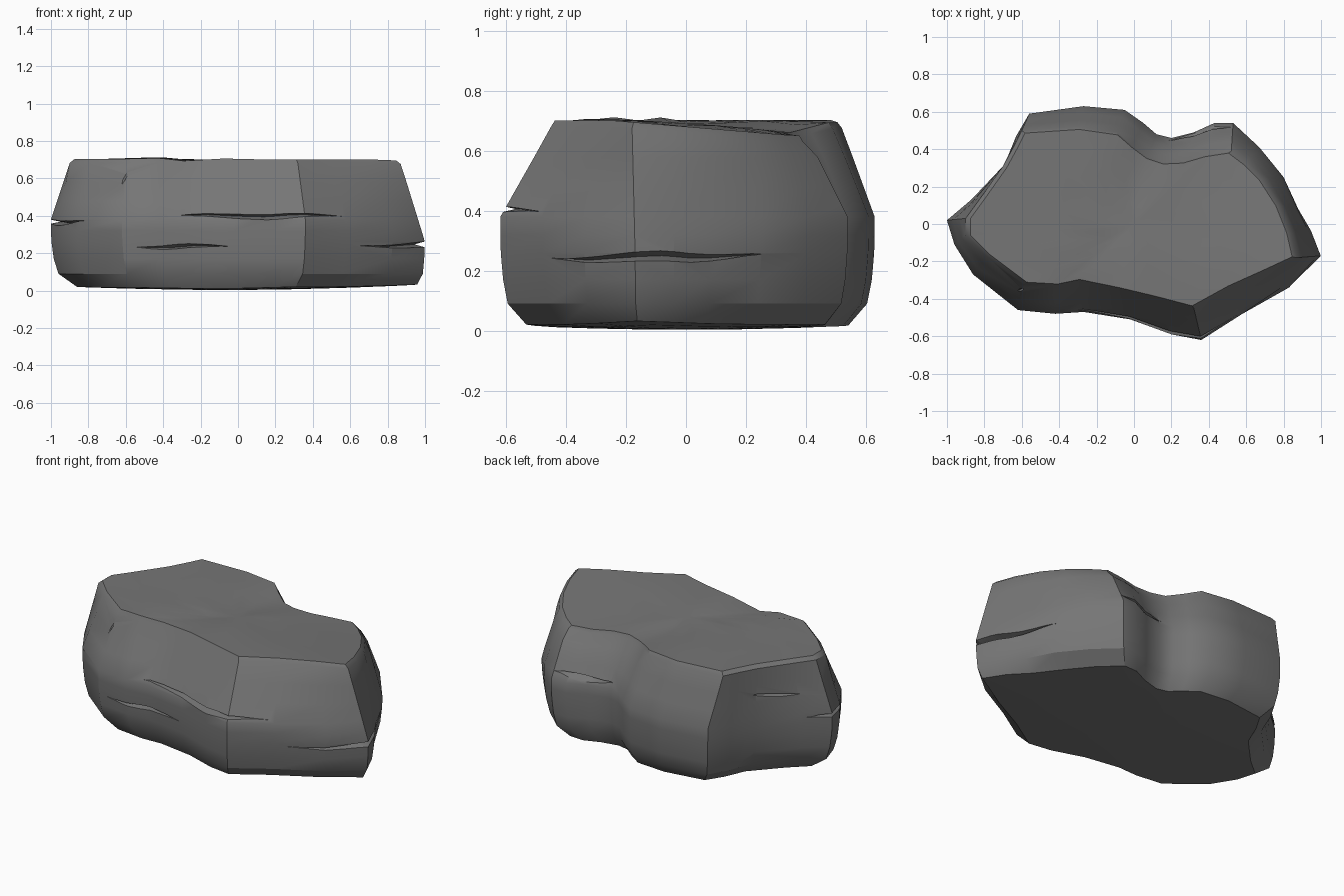
import bpy, bmesh, math
from mathutils import Vector

if "Cube" in bpy.data.objects:
    bpy.data.objects.remove(bpy.data.objects["Cube"])

stone = bpy.data.materials.new("stone grey")
stone.use_nodes = True
GREY = (0.18, 0.18, 0.18, 1)
stone.diffuse_color = GREY
bsdf = stone.node_tree.nodes["Principled BSDF"]
bsdf.inputs["Base Color"].default_value = GREY
bsdf.inputs["Roughness"].default_value = 0.9

# Plan outline: widest x, y, then matching top rim x, y
OUTLINE = [
    (.36, -.62, .32, -.45), (.58, -.48, .52, -.34), (.83, -.34, .72, -.25),
    (1, -.17, .87, -.18), (.95, -.04, .84, -.05), (.88, .08, .78, .10),
    (.80, .25, .69, .24), (.67, .41, .60, .33), (.53, .54, .52, .39),
    (.43, .54, .39, .37), (.32, .49, .27, .335), (.20, .46, .16, .33),
    (.12, .48, .07, .36), (.05, .54, -.01, .42), (-.05, .61, -.09, .49),
    (-.27, .63, -.30, .52), (-.56, .59, -.60, .50), (-.63, .47, -.64, .42),
    (-.69, .32, -.70, .31), (-.87, .13, -.82, .14), (-1, .02, -.90, .03),
    (-.96, -.11, -.90, -.06), (-.86, -.27, -.79, -.17), (-.62, -.46, -.59, -.32),
    (-.42, -.48, -.42, -.33), (-.27, -.47, -.30, -.305), (-.02, -.51, -.08, -.35),
    (.20, -.59, .13, -.40)]
COUNT = len(OUTLINE)
RIM = 0.68


def clamp(v):
    return max(0.0, min(1.0, v))


def foot_scale(z):
    """Inward curve of the wall near the ground."""
    steps = [(0.02, .86), (0.09, .96), (0.17, .985), (0.28, 1.0)]
    for (za, a), (zb, b) in zip(steps, steps[1:]):
        if z < zb:
            return a + (b - a) * clamp((z - za) / (zb - za))
    return 1.0


def wall(s, z):
    """Point on the side wall at outline position s and height z."""
    i, f = int(math.floor(s)), s - math.floor(s)
    p, q = Vector(OUTLINE[i % COUNT]), Vector(OUTLINE[(i + 1) % COUNT])
    m = p.lerp(q, f)
    start = 0.38 - 0.12 * clamp((m[0] - 0.7) / 0.25)
    b = clamp((z - start) / (RIM - start))
    k = foot_scale(z)
    k += (1 - k) * 0.7 * clamp((m[0] - 0.8) / 0.2)
    return Vector(((m[0] + (m[2] - m[0]) * b) * k, (m[1] + (m[3] - m[1]) * b) * k, z))


def top_height(x, y):
    """Gently rippled top that drops toward the back left."""
    u = x - 0.5 * y
    ripple = 0.011 * math.cos((u + 0.33) * 14) * math.exp(-((u + 0.25) / 0.35) ** 2)
    drop = 0.05 * clamp((y + 0.25) / 0.6) * clamp((x + 0.3) / 0.6)
    return 0.702 + ripple - drop


def base_height(x, y):
    return 0.003 + 0.022 * (x * x + 2 * y * y) + 0.008 * max(x, 0)


def add_ring(bm, points):
    return [bm.verts.new(p) for p in points]


def bridge(bm, low, high):
    n = len(low)
    for i in range(n):
        j = (i + 1) % n
        bm.faces.new((low[i], low[j], high[j], high[i]))


def make_object(name, bm):
    bmesh.ops.recalc_face_normals(bm, faces=bm.faces)
    mesh = bpy.data.meshes.new(name)
    bm.to_mesh(mesh)
    bm.free()
    mesh.materials.append(stone)
    obj = bpy.data.objects.new(name, mesh)
    bpy.context.collection.objects.link(obj)
    return obj


# Boulder body: underside, lofted wall, chamfered rim and top
bm = bmesh.new()
rings = []
for k in (0.35, 0.7, 1.0):
    pts = [wall(i, 0.02) * k for i in range(COUNT)]
    rings.append(add_ring(bm, [(p.x, p.y, base_height(p.x, p.y)) for p in pts]))
for z in (0.09, 0.17, 0.26, 0.32, 0.38, 0.48, 0.58):
    rings.append(add_ring(bm, [wall(i, z) for i in range(COUNT)]))
for k, lower in ((1.0, 0.02), (0.972, 0), (0.75, 0), (0.5, 0), (0.25, 0)):
    pts = [wall(i, RIM) * k for i in range(COUNT)]
    rings.append(add_ring(bm, [(p.x, p.y, top_height(p.x, p.y) - lower) for p in pts]))
for a, b in zip(rings, rings[1:]):
    bridge(bm, a, b)
for ring, height in ((rings[0], base_height), (rings[-1], top_height)):
    hub = bm.verts.new((0, 0, height(0, 0)))
    for i in range(COUNT):
        bm.faces.new((ring[i], ring[(i + 1) % COUNT], hub))
boulder = make_object("boulder", bm)

# Wedge cutters for cracks: start, end, start height, end height, width, depth
CRACKS = [(24.7, 28.9, .40, .40, .014, .06), (23.3, 25.9, .235, .235, .012, .06),
          (1.2, 6.1, .24, .25, .017, .06), (19.1, 22.2, .36, .37, .014, .06),
          (8, 11.2, .425, .41, .015, .06), (17.8, 19.1, .53, .50, .012, .04),
          (22.9, 23.03, .56, .63, .012, .02)]
bm = bmesh.new()
for start, end, z0, z1, width, depth in CRACKS:
    steps = sorted({start, end, *(start + (end - start) * i / 6 for i in range(1, 6)),
                    *range(math.ceil(start), math.floor(end) + 1)})
    sections = []
    for s in steps:
        t = (s - start) / (end - start)
        taper = 0.04 + 0.96 * math.sin(math.pi * t) ** 0.8
        wave = 0.006 * math.sin(s * 2.3)
        p = wall(s, z0 + (z1 - z0) * t + wave)
        out = Vector((p.x, p.y, 0)).normalized()
        side = Vector((0, 0, 1))
        if end - start < 0.5:
            side = out.cross(side)
        lip = p + out * 0.03
        spread = side * width * taper * 1.5
        sections.append(add_ring(bm, [lip - spread, lip + spread, p - out * depth * taper]))
    for a, b in zip(sections, sections[1:]):
        bridge(bm, a, b)
    bm.faces.new(sections[0])
    bm.faces.new(sections[-1])
cutter = make_object("crack_cutter", bm)
cutter.hide_render = True

# Carve the cracks and shade
bpy.ops.object.select_all(action="DESELECT")
boulder.select_set(True)
bpy.context.view_layer.objects.active = boulder
carve = boulder.modifiers.new("cracks", "BOOLEAN")
carve.operation = "DIFFERENCE"
carve.solver = "EXACT"
carve.object = cutter
bpy.ops.object.modifier_apply(modifier=carve.name)
bpy.data.objects.remove(cutter)
bpy.ops.object.shade_smooth_by_angle(angle=math.radians(32))
